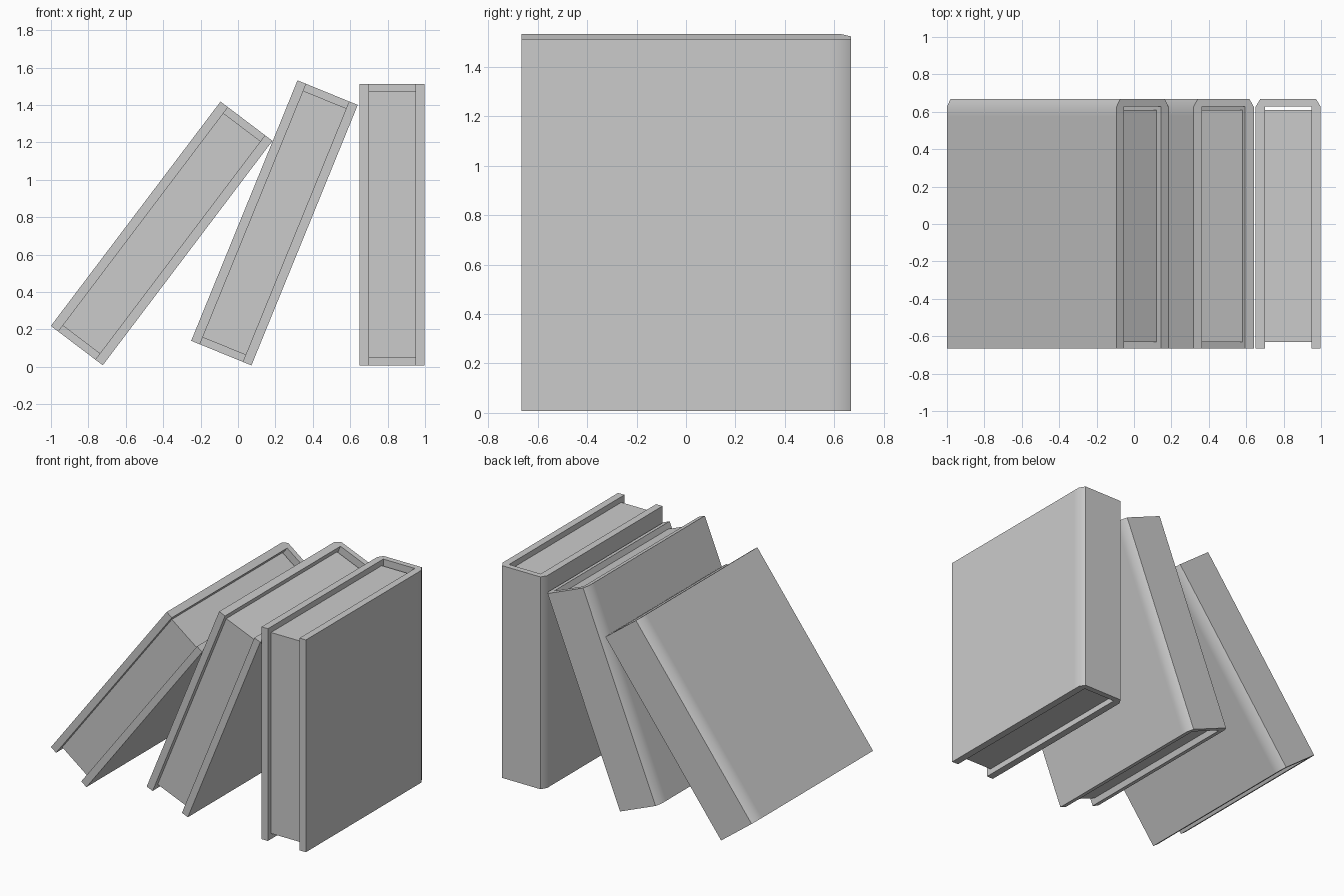
import bpy
import bmesh
import math

if "Cube" in bpy.data.objects:
    bpy.data.objects.remove(bpy.data.objects["Cube"])

W, H = 0.348, 1.504          # book thickness and height
Y0, Y1 = -0.665, 0.667       # fore-edge and spine positions
COVER, SPINE = 0.05, 0.04    # board thicknesses
INSET = 0.04                 # pages sit back from the cover edges


def prism(name, outline, z0, z1, pivot, tilt):
    """Extrude an xy outline upward and lean it about its bottom corner."""
    bm = bmesh.new()
    base = bm.faces.new([bm.verts.new((x, y, z0)) for x, y in outline])
    ext = bmesh.ops.extrude_face_region(bm, geom=[base])
    top = [v for v in ext["geom"] if isinstance(v, bmesh.types.BMVert)]
    bmesh.ops.translate(bm, verts=top, vec=(0, 0, z1 - z0))
    bmesh.ops.recalc_face_normals(bm, faces=bm.faces)
    mesh = bpy.data.meshes.new(name)
    bm.to_mesh(mesh)
    bm.free()
    ob = bpy.data.objects.new(name, mesh)
    bpy.context.collection.objects.link(ob)
    ob.location = pivot
    ob.rotation_euler = (0, math.radians(tilt), 0)
    return ob


def book(name, pivot, tilt):
    # U-shaped cover with bevelled spine corners
    ys = Y1 - SPINE
    right = [(0, Y0), (0, ys - 0.05), (0, ys), (-0.024, Y1)]
    left = [(-W - x, y) for x, y in reversed(right)]
    inner = [(-W + COVER, Y0), (-W + COVER, ys), (-COVER, ys), (-COVER, Y0)]
    cover = prism(name + "_cover", right + left + inner, 0, H, pivot, tilt)
    bpy.ops.object.select_all(action='DESELECT')
    cover.select_set(True)
    bpy.context.view_layer.objects.active = cover
    bpy.ops.object.shade_smooth_by_angle(angle=math.radians(40))
    # Page block, with a small gap behind the spine
    xa, xb = -W + COVER, -COVER
    ya, yb = Y0 + 0.035, ys - 0.017
    pages = [(xa, ya), (xb, ya), (xb, yb), (xa, yb)]
    prism(name + "_pages", pages, INSET, H - INSET, pivot, tilt)


book("left_book", (-0.723, 0, 0.009), 37.1)
book("middle_book", (0.072, 0, 0.008), 22.2)
book("right_book", (0.998, 0, 0.008), 0)
